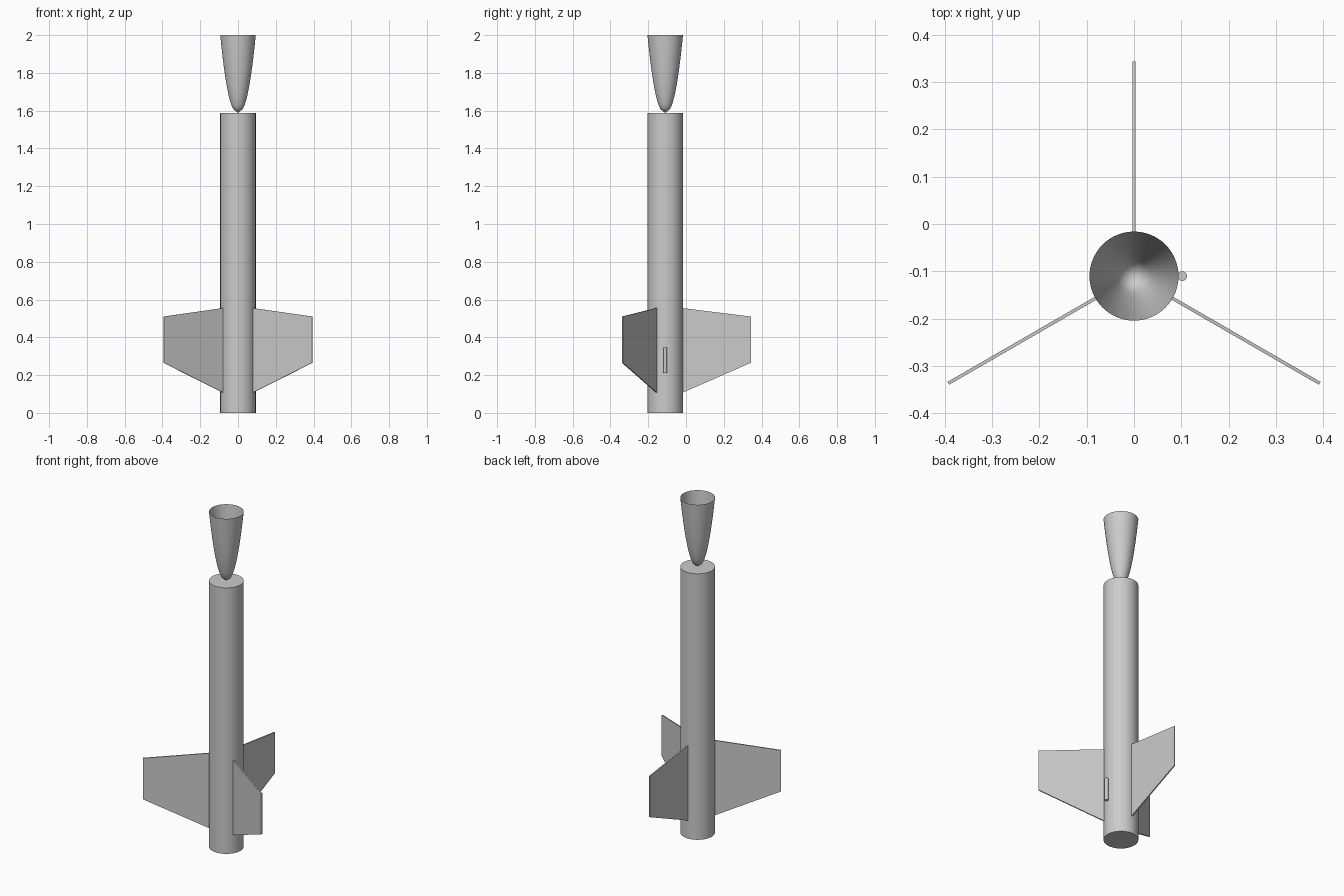
import bpy
import bmesh
from math import cos, sin, pi, radians
from mathutils import Matrix, Vector

cube = bpy.data.objects.get("Cube")
if cube:
    bpy.data.objects.remove(cube, do_unlink=True)

AXIS_Y = -0.11
RADIUS = 0.094
BODY_TOP = 1.588
SIDES = 64

grey = bpy.data.materials.new("light_grey")
grey.use_nodes = True
colour = (0.6, 0.6, 0.6, 1)
grey.diffuse_color = colour
grey.node_tree.nodes["Principled BSDF"].inputs["Base Color"].default_value = colour


def finish(name, bm, smooth=True):
    """Turn a bmesh into a named grey object on the rocket's axis."""
    bmesh.ops.recalc_face_normals(bm, faces=bm.faces)
    mesh = bpy.data.meshes.new(name)
    bm.to_mesh(mesh)
    bm.free()
    mesh.materials.append(grey)
    obj = bpy.data.objects.new(name, mesh)
    obj.location.y = AXIS_Y
    bpy.context.collection.objects.link(obj)
    if smooth:
        bpy.ops.object.select_all(action="DESELECT")
        obj.select_set(True)
        bpy.context.view_layer.objects.active = obj
        bpy.ops.object.shade_smooth_by_angle(angle=radians(30))
    return obj


def cylinder(name, radius, bottom, top, x=0, sides=SIDES):
    bm = bmesh.new()
    bmesh.ops.create_cone(
        bm, cap_ends=True, segments=sides, radius1=radius, radius2=radius,
        depth=top - bottom,
        matrix=Matrix.Translation((x, 0, (bottom + top) / 2)))
    return finish(name, bm)


# Body tube and the small launch lug on its left side
cylinder("body_tube", RADIUS, 0, BODY_TOP)
cylinder("launch_lug", 0.01, 0.21, 0.345, x=0.102, sides=24)

# Inverted nose cone: a thin open shell balanced on its tip
bm = bmesh.new()
STEPS = 20
height = 2 - BODY_TOP
tip = bm.verts.new((0, 0, BODY_TOP))
previous = None
for i in range(1, STEPS + 1):
    t = i / STEPS
    r = RADIUS * t ** 0.43
    ring = [bm.verts.new((r * cos(2 * pi * k / SIDES), r * sin(2 * pi * k / SIDES),
                          BODY_TOP + height * t)) for k in range(SIDES)]
    for k in range(SIDES):
        n = (k + 1) % SIDES
        if previous:
            bm.faces.new((previous[k], previous[n], ring[n], ring[k]))
        else:
            bm.faces.new((tip, ring[n], ring[k]))
    previous = ring
finish("nose_cone", bm)

# Three flat swept fins, evenly spaced
FIN_PROFILE = [(0.092, 0.107), (0.453, 0.265), (0.453, 0.51), (0.092, 0.555)]
THICKNESS = 0.007
for name, angle in (("back_fin", 90), ("right_fin", 210), ("left_fin", 330)):
    bm = bmesh.new()
    face = bm.faces.new([bm.verts.new((r, -THICKNESS / 2, z)) for r, z in FIN_PROFILE])
    extruded = bmesh.ops.extrude_face_region(bm, geom=[face])["geom"]
    bmesh.ops.translate(bm, vec=Vector((0, THICKNESS, 0)),
                        verts=[v for v in extruded if isinstance(v, bmesh.types.BMVert)])
    fin = finish(name, bm, smooth=False)
    fin.rotation_euler.z = radians(angle)
